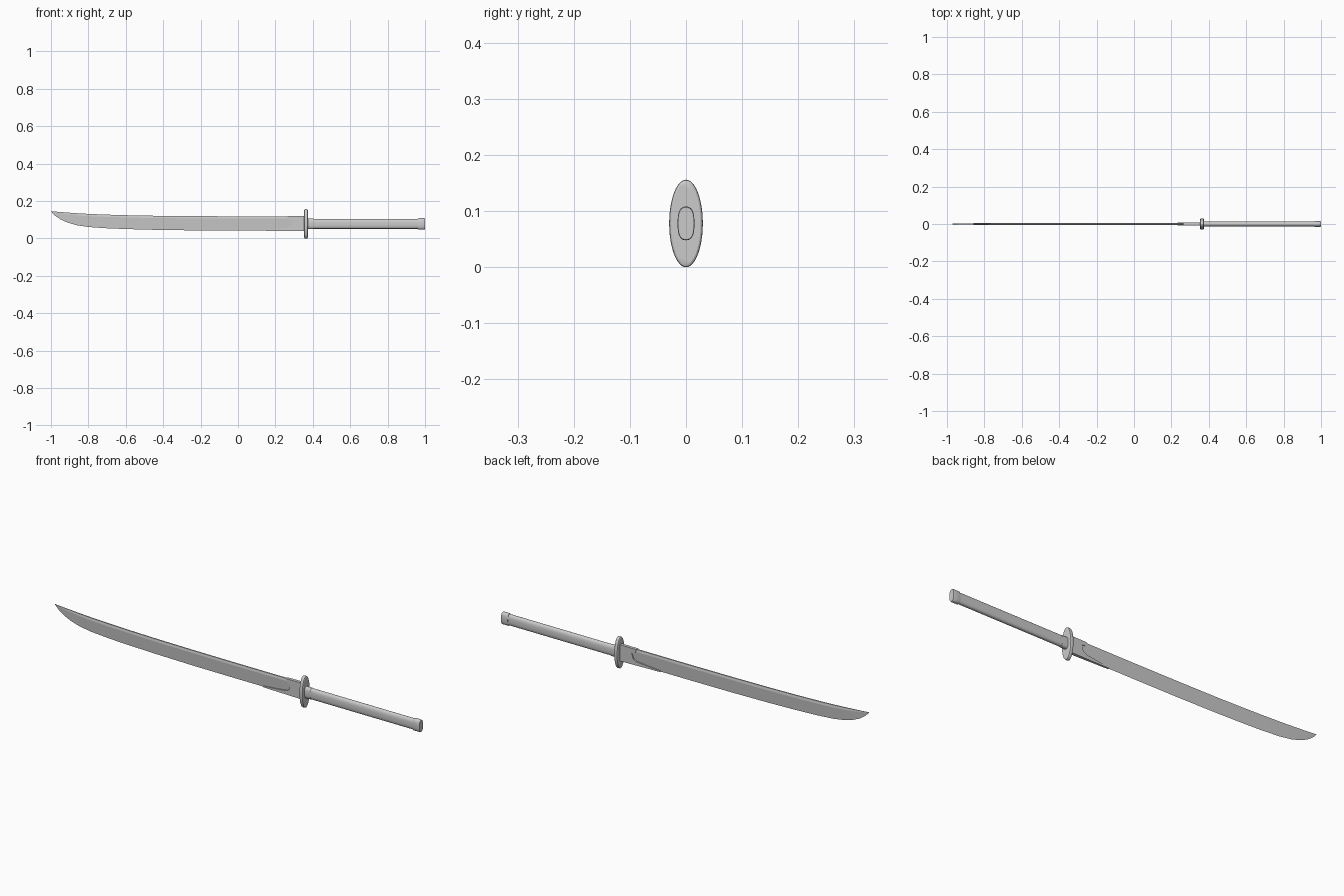
import bpy, bmesh, math

if "Cube" in bpy.data.objects:
    bpy.data.objects.remove(bpy.data.objects["Cube"])

def loft(name, rings, smooth=30):
    """Skin a list of equal-length closed rings and cap both ends."""
    bm = bmesh.new()
    vs = [[bm.verts.new(p) for p in r] for r in rings]
    n = len(vs[0])
    for a, b in zip(vs, vs[1:]):
        for i in range(n):
            j = (i + 1) % n
            bm.faces.new((a[i], a[j], b[j], b[i]))
    bm.faces.new(vs[0][::-1])
    bm.faces.new(vs[-1])
    bmesh.ops.remove_doubles(bm, verts=bm.verts, dist=1e-5)
    bmesh.ops.recalc_face_normals(bm, faces=bm.faces)
    me = bpy.data.meshes.new(name)
    bm.to_mesh(me)
    bm.free()
    ob = bpy.data.objects.new(name, me)
    bpy.context.collection.objects.link(ob)
    bpy.ops.object.select_all(action='DESELECT')
    bpy.context.view_layer.objects.active = ob
    ob.select_set(True)
    bpy.ops.object.shade_smooth_by_angle(angle=math.radians(smooth))
    return ob

def oval(x, ry, rz, power=2.0, zc=0.078, n=48):
    """Superellipse ring across the sword at x."""
    pts = []
    for i in range(n):
        a = 2 * math.pi * i / n
        c, s = math.cos(a), math.sin(a)
        pts.append((x, ry * math.copysign(abs(c) ** (2 / power), c),
                    zc + rz * math.copysign(abs(s) ** (2 / power), s)))
    return pts

# Blade: x, cutting edge z, ridge z, spine z, half thickness
stations = [
    (-1.0, .1445, .145, .1455, .0004), (-.98, .123, .141, .1435, .001),
    (-.95, .102, .135, .141, .002), (-.91, .084, .129, .138, .003),
    (-.86, .070, .123, .1345, .004), (-.80, .061, .119, .131, .0045),
    (-.70, .054, .115, .127, .005), (-.60, .050, .112, .124, .005),
    (-.45, .046, .109, .121, .005), (-.25, .043, .107, .119, .005),
    (0.0, .042, .106, .118, .005), (.36, .042, .106, .118, .005)]
loft("blade", [[(x, 0, e), (x, t, r), (x, t * .6, s), (x, -t * .6, s), (x, -t, r)]
               for x, e, r, s, t in stations], 8)

# Blade collar: stepped side profile, thinning towards the tip
profile = [(.36, .039), (.14, .041), (.14, .047), (.20, .052), (.265, .059),
           (.283, .068), (.288, .085), (.292, .097), (.275, .099), (.265, .119), (.36, .120)]
def half(x):
    return .004 + .004 * min(1, (x - .14) / .14)
loft("blade_collar", [[(x, s * half(x), z) for x, z in profile] for s in (-1, 1)])

# Oval guard with rounded rim
loft("guard", [oval(.354, .026, .073), oval(.356, .029, .077), oval(.359, .030, .078),
               oval(.368, .030, .078), oval(.371, .029, .077), oval(.373, .026, .073)])

# Grip with ferrule and end cap
loft("grip", [oval(.37, .0135, .0265, 2.6), oval(.97, .0135, .0265, 2.6)])
loft("grip_ferrule", [oval(.37, .0145, .028, 2.6), oval(.403, .0145, .028, 2.6)])
loft("pommel", [oval(.963, .0145, .029, 2.6), oval(.965, .015, .030, 2.6),
                oval(.996, .015, .030, 2.6), oval(1.0, .0142, .0285, 2.6)])
